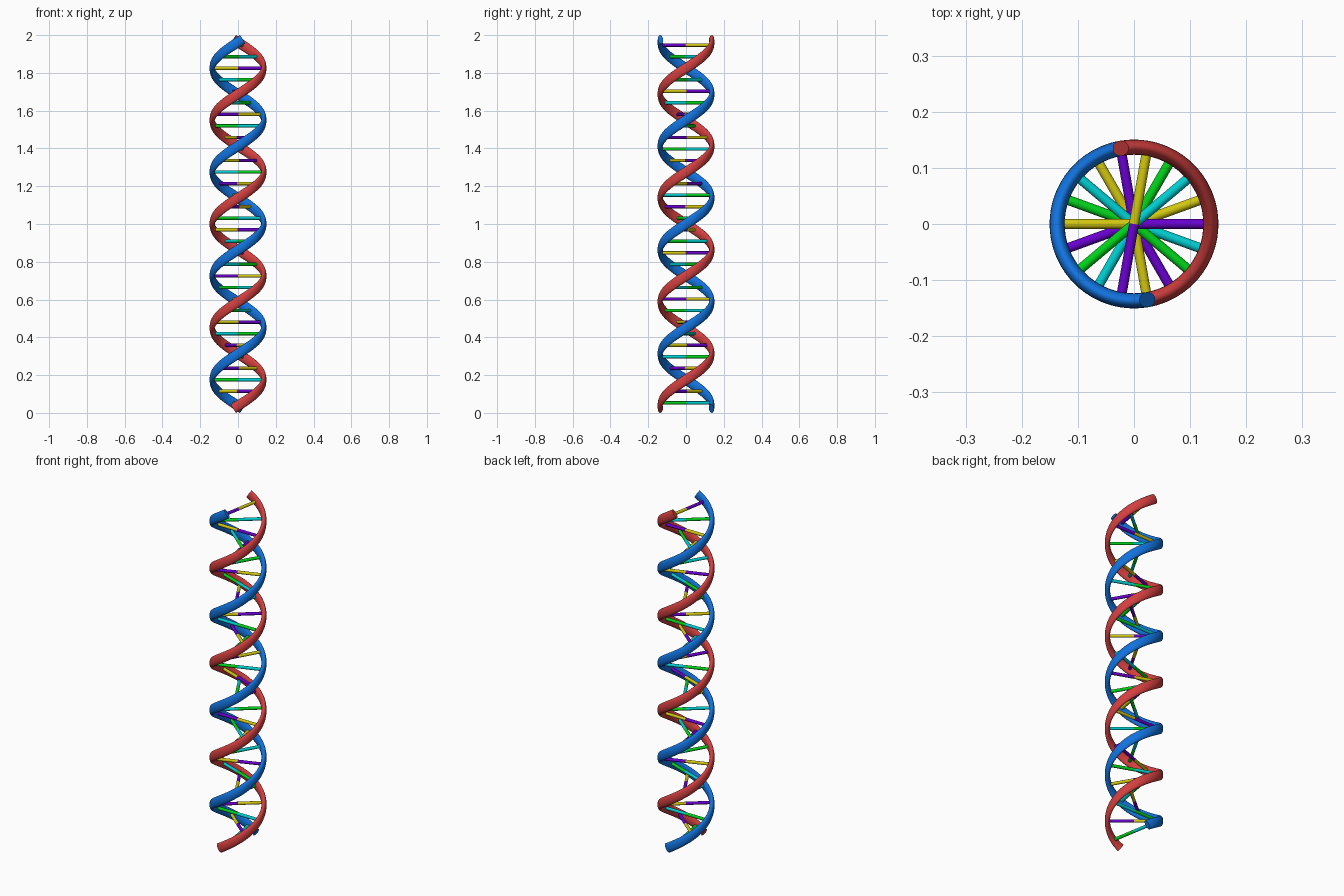
import bpy, bmesh
from math import sin, cos, radians, pi, hypot
from mathutils import Vector, Matrix

cube = bpy.data.objects.get("Cube")
if cube:
    bpy.data.objects.remove(cube, do_unlink=True)

RADIUS = 0.137            # helix centre line
TUBE_R, TUBE_W = 0.0135, 0.0265   # strand half thickness: radial, across
RUNGS, STEP = 32, 40      # rung count, degrees between rungs
BOTTOM, TOP = 0.0225, 1.9775
START = -100              # angle of the first strand at the bottom
TURN = RUNGS * STEP
RUNG_R = 0.0088


def material(name, rgb):
    m = bpy.data.materials.new(name)
    m.use_nodes = True
    col = (*rgb, 1)
    m.diffuse_color = col
    bsdf = next(n for n in m.node_tree.nodes if n.type == 'BSDF_PRINCIPLED')
    bsdf.inputs["Base Color"].default_value = col
    bsdf.inputs["Roughness"].default_value = 0.6
    return m


red = material("strand red", (0.65, 0.05, 0.05))
blue = material("strand blue", (0.006, 0.17, 0.73))
yellow = material("rung yellow", (0.64, 0.57, 0.005))
purple = material("rung purple", (0.14, 0.0, 0.62))
green = material("rung green", (0.0, 0.64, 0.01))
cyan = material("rung cyan", (0.0, 0.62, 0.64))


def finish(bm, name, mat):
    bmesh.ops.recalc_face_normals(bm, faces=bm.faces)
    mesh = bpy.data.meshes.new(name)
    bm.to_mesh(mesh)
    bm.free()
    mesh.materials.append(mat)
    for p in mesh.polygons:
        p.use_smooth = len(p.vertices) == 4
    return mesh


def add(name, mesh):
    ob = bpy.data.objects.new(name, mesh)
    bpy.context.collection.objects.link(ob)
    return ob


# Strand: an oval section swept square to the helix, with flat end caps
def strand(name, mat, offset, sections=256, sides=20):
    bm = bmesh.new()
    rise = (TOP - BOTTOM) / radians(TURN)
    length = hypot(RADIUS, rise)
    rings = []
    for i in range(sections + 1):
        t = i / sections
        a = radians(START + offset + TURN * t)
        out = Vector((cos(a), sin(a), 0))
        along = Vector((-sin(a) * RADIUS, cos(a) * RADIUS, rise)) / length
        across = along.cross(out)
        centre = out * RADIUS + Vector((0, 0, BOTTOM + (TOP - BOTTOM) * t))
        ring = []
        for j in range(sides):
            b = 2 * pi * j / sides
            ring.append(bm.verts.new(
                centre + out * TUBE_R * cos(b) + across * TUBE_W * sin(b)))
        rings.append(ring)
    for low, high in zip(rings, rings[1:]):
        for j in range(sides):
            k = (j + 1) % sides
            bm.faces.new((low[j], low[k], high[k], high[j]))
    bm.faces.new(rings[0])
    bm.faces.new(rings[-1])
    return add(name, finish(bm, name, mat))


strand("red_strand", red, 0)
strand("blue_strand", blue, 180)


# Half rung: a rod from the axis out to the strand centre line
def half_rung(mat):
    bm = bmesh.new()
    bmesh.ops.create_cone(bm, cap_ends=True, segments=16, radius1=RUNG_R,
                          radius2=RUNG_R, depth=RADIUS)
    bmesh.ops.rotate(bm, verts=bm.verts, matrix=Matrix.Rotation(pi / 2, 3, 'Y'))
    bmesh.ops.translate(bm, verts=bm.verts, vec=(RADIUS / 2, 0, 0))
    return finish(bm, "half " + mat.name, mat)


# Rungs: matched colour pairs repeating every four steps
rods = {m.name: half_rung(m) for m in (yellow, purple, green, cyan)}
pairs = [(green, cyan), (purple, yellow), (cyan, green), (yellow, purple)]
for k in range(RUNGS):
    t = (k + 0.5) / RUNGS
    for mat, side, offset in zip(pairs[k % 4], ("red_side", "blue_side"), (0, 180)):
        rod = add(f"rung_{k + 1}_{side}", rods[mat.name])
        rod.location.z = BOTTOM + (TOP - BOTTOM) * t
        rod.rotation_euler.z = radians(START + TURN * t + offset)
